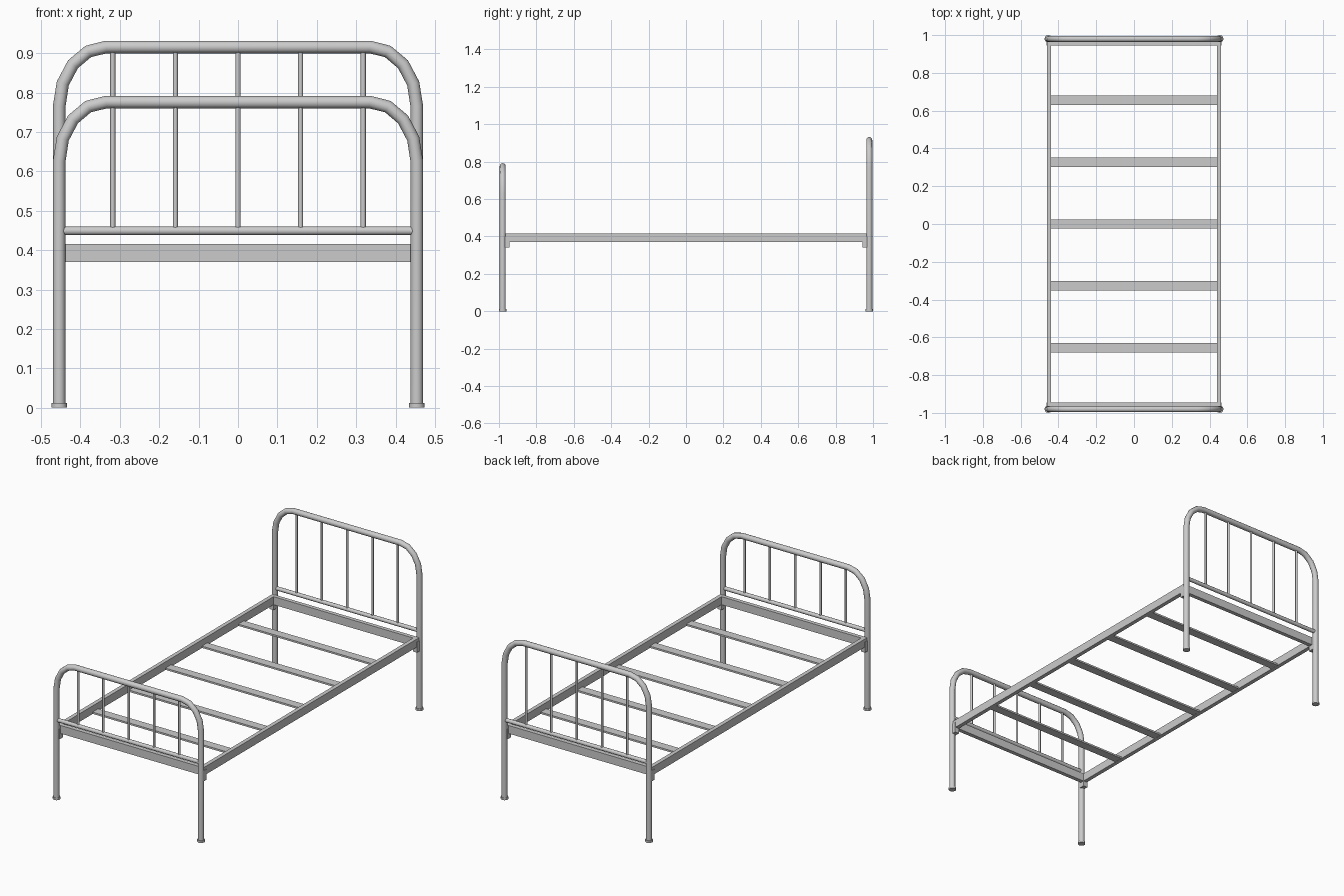
import bpy, math

if "Cube" in bpy.data.objects:
    bpy.data.objects.remove(bpy.data.objects["Cube"])

POST_X, END_Y, R = 0.454, 0.98, 0.016


def tube(name, pts, r, res=4):
    # Round tube along a path, converted to a mesh
    cu = bpy.data.curves.new(name, 'CURVE')
    cu.dimensions = '3D'
    cu.bevel_depth = r
    cu.bevel_resolution = res
    cu.use_fill_caps = True
    sp = cu.splines.new('POLY')
    sp.points.add(len(pts) - 1)
    for p, co in zip(sp.points, pts):
        p.co = (*co, 1)
    ob = bpy.data.objects.new(name, cu)
    bpy.context.collection.objects.link(ob)
    bpy.ops.object.select_all(action='DESELECT')
    ob.select_set(True)
    bpy.context.view_layer.objects.active = ob
    bpy.ops.object.convert(target='MESH')
    bpy.ops.object.shade_smooth_by_angle(angle=math.radians(50))
    return bpy.context.object


def box(name, loc, size):
    bpy.ops.mesh.primitive_cube_add(size=1, location=loc)
    ob = bpy.context.object
    ob.name = name
    ob.scale = size
    bpy.ops.object.transform_apply(location=False, rotation=False)
    return ob


def bed_end(name, y, top):
    # Posts and arched top in one bent tube
    rx, rz, zc = 0.119, 0.15, top - R
    half = [(POST_X - rx + rx * math.cos(a), zc - rz + rz * math.sin(a))
            for a in (math.radians(22.5 * i) for i in range(5))]
    right = [(POST_X, 0.0)] + half
    path = [(x, y, z) for x, z in right] + [(-x, y, z) for x, z in reversed(right)]
    tube(name + "_frame", path, R)
    # Lower crossbar and upright spindles
    tube(name + "_crossbar", [(-0.447, y, 0.449), (0.447, y, 0.449)], 0.011)
    for i in range(-2, 3):
        x = i * 0.159
        tube(name + "_spindle", [(x, y, 0.449), (x, y, zc)], 0.0065, 2)
    # End rail just inside the posts
    s = math.copysign(1, y)
    box(name + "_rail", (0, s * 0.957, 0.393), (0.9, 0.023, 0.046))
    # Feet and rail brackets
    for sx in (-1, 1):
        bpy.ops.mesh.primitive_cylinder_add(vertices=12, radius=0.02, depth=0.012,
                                            location=(sx * POST_X, y, 0.006))
        bpy.context.object.name = name + "_foot"
        bpy.ops.object.shade_smooth_by_angle(angle=math.radians(50))
        box(name + "_bracket", (sx * 0.451, s * 0.961, 0.37), (0.026, 0.034, 0.06))


bed_end("headboard", END_Y, 0.932)
bed_end("footboard", -END_Y, 0.792)

# Side rails
for sx in (-1, 1):
    box("side_rail", (sx * 0.45, 0, 0.393), (0.023, 1.95, 0.046))

# Slats
for i in range(-2, 3):
    box("slat", (0, i * 0.327, 0.376), (0.89, 0.05, 0.01))
